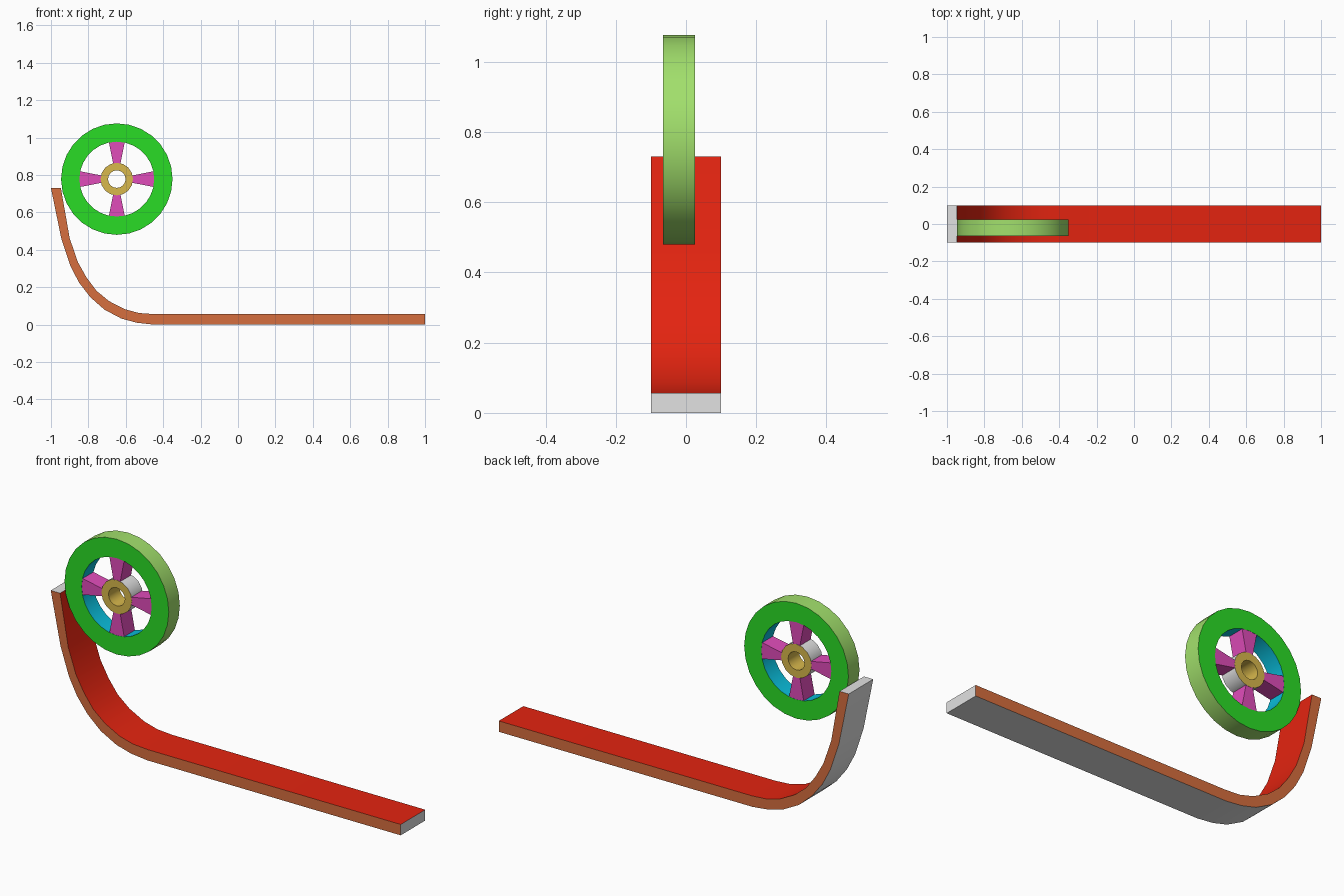
import bpy, bmesh, math

if "Cube" in bpy.data.objects:
    bpy.data.objects.remove(bpy.data.objects["Cube"])


def material(name, r, g, b):
    m = bpy.data.materials.new(name)
    lin = [((c / 255 + 0.055) / 1.055) ** 2.4 if c > 10 else c / 255 / 12.92 for c in (r, g, b)]
    m.diffuse_color = (*lin, 1)
    m.use_nodes = True
    m.node_tree.nodes["Principled BSDF"].inputs["Base Color"].default_value = m.diffuse_color
    return m


RED = material("red", 228, 36, 16)
ORANGE = material("orange", 214, 110, 62)
WHITE = material("light grey", 226, 226, 226)
LIME = material("pale green", 162, 224, 108)
GREEN = material("green", 42, 220, 38)
CYAN = material("cyan", 10, 190, 220)
MAGENTA = material("magenta", 224, 76, 186)
YELLOW = material("yellow", 216, 184, 76)


def finish(name, bm, mats):
    bmesh.ops.recalc_face_normals(bm, faces=bm.faces)
    mesh = bpy.data.meshes.new(name)
    bm.to_mesh(mesh)
    bm.free()
    for m in mats:
        mesh.materials.append(m)
    ob = bpy.data.objects.new(name, mesh)
    bpy.context.collection.objects.link(ob)
    bpy.ops.object.select_all(action='DESELECT')
    ob.select_set(True)
    bpy.context.view_layer.objects.active = ob
    bpy.ops.object.shade_smooth_by_angle(angle=math.radians(40))
    return ob


# Curved track: strip swept along matched under / upper side points
under = [(-1, .73), (-.944, .457), (-.896, .313), (-.85, .225), (-.79, .147),
         (-.714, .08), (-.623, .032), (-.54, .01), (-.45, 0), (1, 0)]
upper = [(-.947, .73), (-.90, .462), (-.856, .334), (-.81, .252), (-.757, .181),
         (-.69, .126), (-.607, .083), (-.53, .062), (-.445, .056), (1, .056)]
bm = bmesh.new()
rows = [[bm.verts.new((p[0], y, p[1])) for p, y in ((u, -.1), (u, .1), (t, .1), (t, -.1))]
        for u, t in zip(under, upper)]
side_mats = (1, 2, 0, 2)   # underside, back, running surface, front
for a, b in zip(rows, rows[1:]):
    for i in range(4):
        j = (i + 1) % 4
        bm.faces.new((a[i], a[j], b[j], b[i])).material_index = side_mats[i]
for end in (rows[0], rows[-1]):
    bm.faces.new(end).material_index = 1
finish("curved_track", bm, [RED, WHITE, ORANGE])

# Wheel placement
CX, CZ, Y0, Y1 = -.648, .778, -.065, .025


def ring(name, r_out, r_in, n, outer, side, inner):
    bm = bmesh.new()
    section = ((r_out, Y0), (r_out, Y1), (r_in, Y1), (r_in, Y0))
    loops = []
    for k in range(n):
        a = 2 * math.pi * k / n
        loops.append([bm.verts.new((CX + r * math.cos(a), y, CZ + r * math.sin(a))) for r, y in section])
    for k in range(n):
        a, b = loops[k], loops[(k + 1) % n]
        for i in range(4):
            j = (i + 1) % 4
            bm.faces.new((a[i], a[j], b[j], b[i])).material_index = (0, 1, 2, 1)[i]
    finish(name, bm, [outer, side, inner])


ring("wheel_rim", .298, .2, 28, LIME, GREEN, CYAN)
ring("wheel_hub", .087, .047, 16, WHITE, YELLOW, YELLOW)

# Four tapered spokes
for k, label in enumerate(("right", "top", "left", "bottom")):
    a = k * math.pi / 2
    c, s = math.cos(a), math.sin(a)
    bm = bmesh.new()
    rows = [[bm.verts.new((CX + r * c - w * s, y, CZ + r * s + w * c))
             for r, w in ((.08, -.019), (.201, -.043), (.201, .043), (.08, .019))]
            for y in (Y0 + .001, Y1 - .001)]
    for row in rows:
        bm.faces.new(row)
    for i in range(4):
        j = (i + 1) % 4
        bm.faces.new((rows[0][i], rows[0][j], rows[1][j], rows[1][i]))
    finish("spoke_" + label, bm, [MAGENTA])
